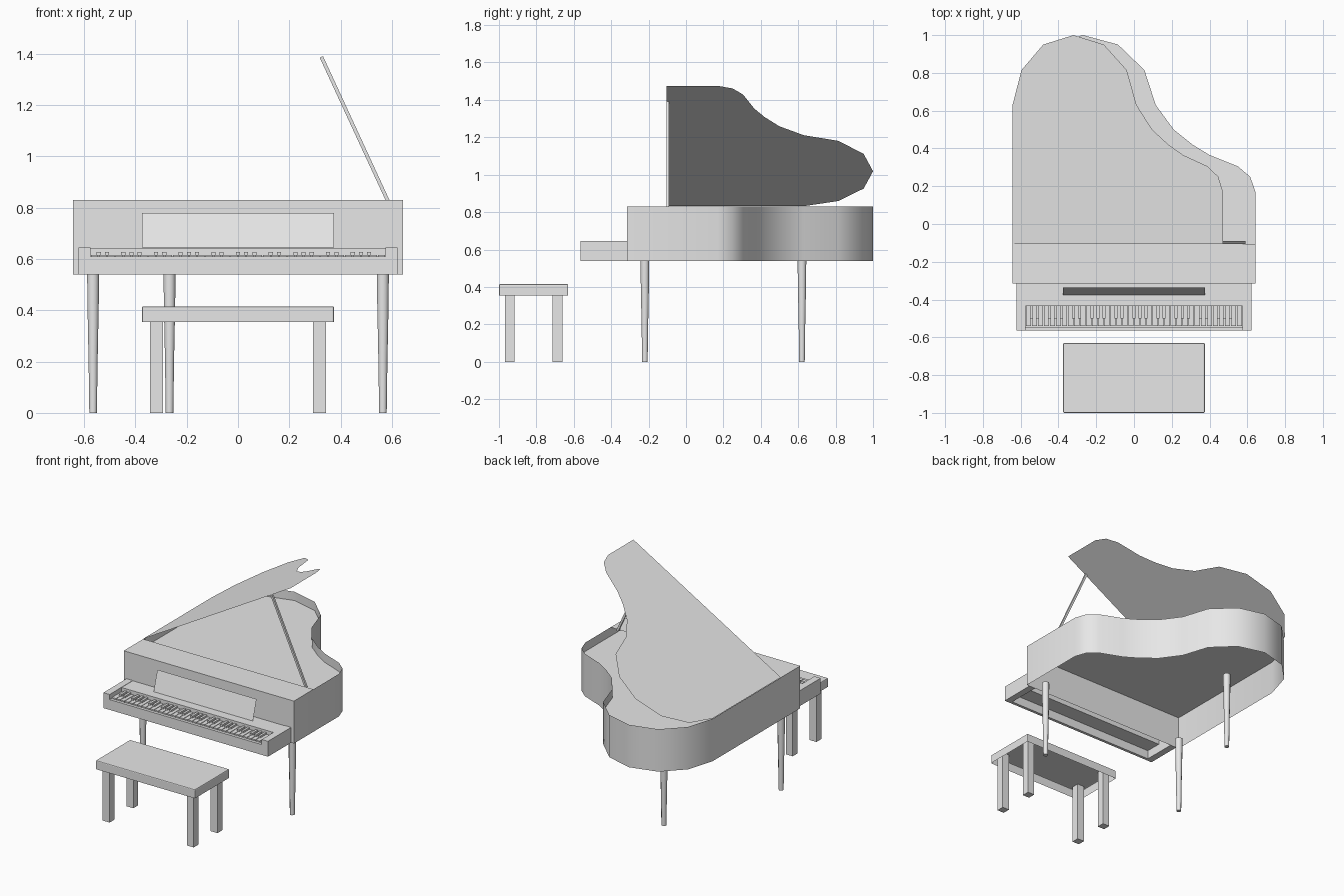
import bpy, bmesh, math
from mathutils import Vector, Matrix

cube = bpy.data.objects.get("Cube")
if cube:
    bpy.data.objects.remove(cube, do_unlink=True)

gray = bpy.data.materials.new("plain_gray")
gray.use_nodes = True
gray.diffuse_color = (0.8, 0.8, 0.8, 1)
gray.node_tree.nodes["Principled BSDF"].inputs["Base Color"].default_value = (0.8, 0.8, 0.8, 1)


def finish(bm, name, smooth=None):
    mesh = bpy.data.meshes.new(name)
    bm.to_mesh(mesh)
    bm.free()
    mesh.materials.append(gray)
    obj = bpy.data.objects.new(name, mesh)
    bpy.context.collection.objects.link(obj)
    if smooth:
        bpy.ops.object.select_all(action='DESELECT')
        obj.select_set(True)
        bpy.context.view_layer.objects.active = obj
        bpy.ops.object.shade_smooth_by_angle(angle=math.radians(smooth))
    return obj


def add_box(bm, x, y, z, open_bottom=False):
    """Add a box given its (low, high) range on each axis."""
    ranges = (x, y, z)
    centre = Vector([(a + b) / 2 for a, b in ranges])
    size = [b - a for a, b in ranges]
    made = bmesh.ops.create_cube(bm, size=1, matrix=Matrix.Translation(centre) @ Matrix.Diagonal((*size, 1)))
    if open_bottom:
        faces = {f for v in made["verts"] for f in v.link_faces}
        low = [f for f in faces if f.calc_center_median().z < z[0] + 1e-4]
        bmesh.ops.delete(bm, geom=low, context='FACES_ONLY')


def box(name, x, y, z, open_bottom=False):
    bm = bmesh.new()
    add_box(bm, x, y, z, open_bottom)
    return finish(bm, name)


def sheet(name, points):
    bm = bmesh.new()
    bm.faces.new([bm.verts.new(p) for p in points])
    return finish(bm, name)


# Case outline, from the right-hand front corner round the tail to the left
BOTTOM, RIM, HALF, FRONT, SPLIT = 0.54, 0.83, 0.643, -0.315, -0.105
curve = [(HALF, 0.17), (0.615, 0.25), (0.55, 0.305), (0.4, 0.365), (0.31, 0.42),
         (0.21, 0.5), (0.115, 0.63), (0.055, 0.815), (-0.085, 0.95), (-0.27, 1.0),
         (-0.455, 0.95), (-0.588, 0.815), (-HALF, 0.63)]


def outline(front):
    return [(HALF, front)] + curve + [(-HALF, front)]


# Thin case wall, open above and below
bm = bmesh.new()
low = [bm.verts.new((x, y, BOTTOM)) for x, y in outline(FRONT)]
high = [bm.verts.new((x, y, RIM)) for x, y in outline(FRONT)]
for i in range(len(low)):
    j = (i + 1) % len(low)
    bm.faces.new((low[i], low[j], high[j], high[i]))
finish(bm, "case_wall", 40)

# Soundboard, fixed front lid and raised main lid hinged on the straight side
sheet("soundboard", [(x, y, 0.77) for x, y in outline(FRONT)])
sheet("front_lid", [(-HALF, FRONT, RIM), (HALF, FRONT, RIM), (HALF, SPLIT, RIM), (-HALF, SPLIT, RIM)])
tilt = math.radians(30)
sheet("raised_lid", [((x + HALF) * math.cos(tilt) - HALF, y, RIM + 0.002 + (x + HALF) * math.sin(tilt))
                     for x, y in outline(SPLIT)])

# Lid prop
start, end = Vector((0.585, -0.098, 0.825)), Vector((0.325, -0.098, 1.388))
span = end - start
bm = bmesh.new()
turn = Matrix.Rotation(math.atan2(span.x, span.z), 4, 'Y')
bmesh.ops.create_cube(bm, size=1, matrix=Matrix.Translation((start + end) / 2) @ turn
                      @ Matrix.Diagonal((0.014, 0.014, span.length, 1)))
finish(bm, "lid_prop")

# Keyboard housing: cheeks, front rail, back shelf and key bed
KEY_HALF, KEY_FRONT, KEY_BACK = 0.575, -0.545, -0.435
for side, name in ((-1, "right_cheek"), (1, "left_cheek")):
    box(name, sorted((side * KEY_HALF, side * 0.622)), (-0.565, FRONT), (BOTTOM, 0.645))
box("key_rail", (-KEY_HALF, KEY_HALF), (-0.565, KEY_FRONT), (BOTTOM, 0.61))
box("key_shelf", (-KEY_HALF, KEY_HALF), (KEY_BACK, FRONT), (0.6, 0.643), True)
sheet("key_bed", [(-KEY_HALF, KEY_FRONT, 0.6), (KEY_HALF, KEY_FRONT, 0.6),
                  (KEY_HALF, KEY_BACK, 0.6), (-KEY_HALF, KEY_BACK, 0.6)])

# Keys: long ones side by side, short ones in groups of two and three
COUNT = 36
step = 2 * KEY_HALF / COUNT
naturals, sharps = bmesh.new(), bmesh.new()
for i in range(COUNT):
    x = -KEY_HALF + i * step
    add_box(naturals, (x + 0.002, x + step - 0.002), (KEY_FRONT + 0.004, KEY_BACK), (0.6, 0.616), True)
    if i % 7 not in (2, 6) and i < COUNT - 1:
        add_box(sharps, (x + step - 0.008, x + step + 0.008), (-0.5, KEY_BACK), (0.612, 0.628), True)
finish(naturals, "long_keys")
finish(sharps, "short_keys")

# Music rest leaning back against the case
sheet("music_rest", [(-0.375, -0.375, 0.645), (0.375, -0.375, 0.645),
                     (0.375, -0.335, 0.78), (-0.375, -0.335, 0.78)])


# Turned, tapered legs
def tapered_leg(name, x, y):
    rings = [(0.016, 0), (0.019, 0.2), (0.024, 0.43), (0.025, BOTTOM)]
    bm = bmesh.new()
    loops = []
    for radius, z in rings:
        angles = [math.tau * (k + 0.5) / 8 for k in range(8)]
        loops.append([bm.verts.new((x + radius * math.cos(a), y + radius * math.sin(a), z)) for a in angles])
    for a, b in zip(loops, loops[1:]):
        for k in range(8):
            n = (k + 1) % 8
            bm.faces.new((a[k], a[n], b[n], b[k]))
    bm.faces.new(loops[0][::-1])
    bm.faces.new(loops[-1])
    finish(bm, name, 50)


tapered_leg("front_left_leg", 0.565, -0.22)
tapered_leg("front_right_leg", -0.565, -0.22)
tapered_leg("back_leg", -0.267, 0.62)

# Bench with a hollow seat and four square legs
seat = box("bench_seat", (-0.375, 0.375), (-1.0, -0.63), (0.355, 0.415), True)
bevel = seat.modifiers.new("soft_edges", 'BEVEL')
bevel.width = 0.006
bevel.segments = 2
for x in (-0.318, 0.318):
    for y in (-0.943, -0.687):
        name = "bench_%s_%s_leg" % ("front" if y < -0.8 else "back", "left" if x > 0 else "right")
        box(name, (x - 0.026, x + 0.026), (y - 0.026, y + 0.026), (0, 0.41))
